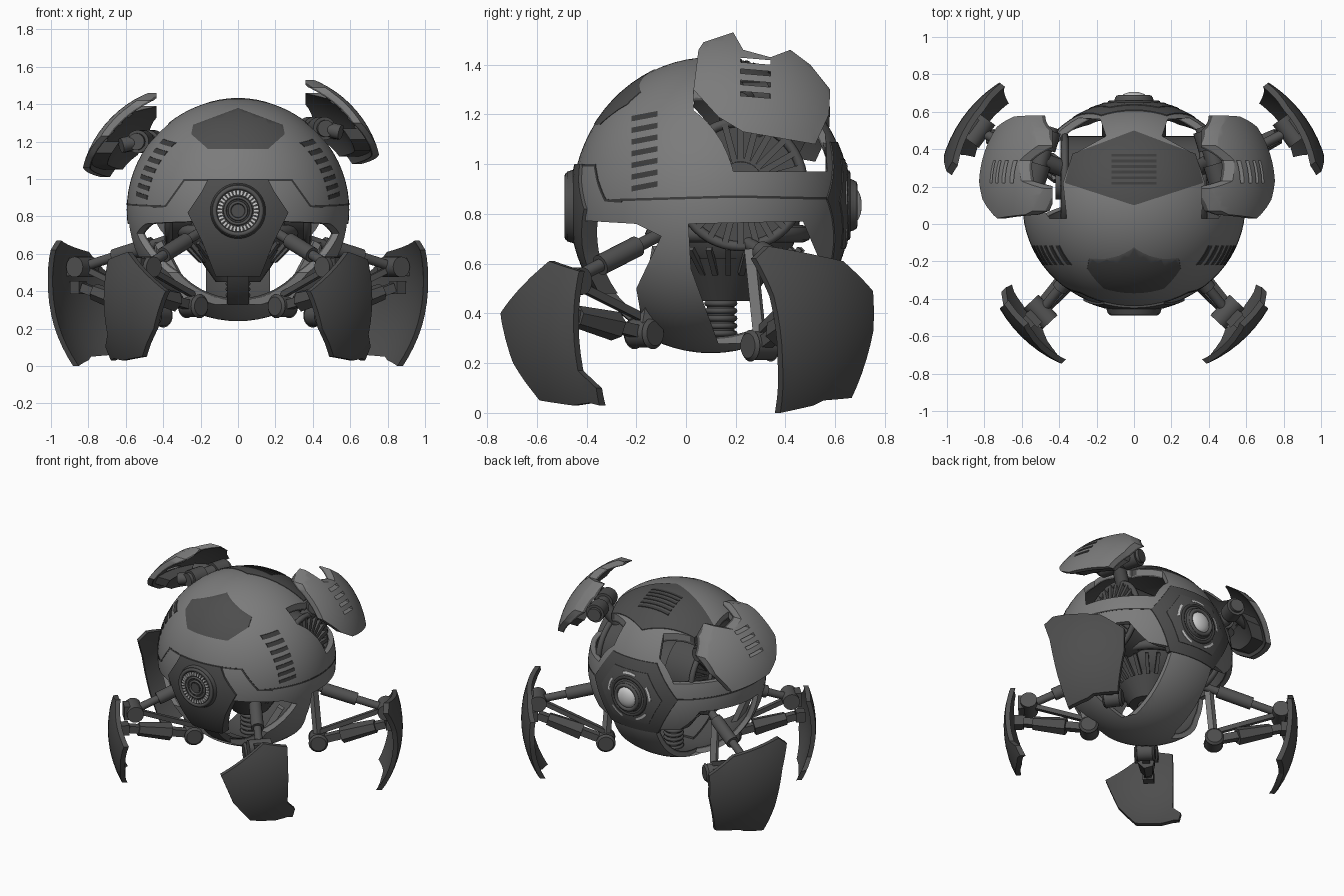
import bpy, bmesh, math
from mathutils import Matrix, Vector

old = bpy.data.objects.get("Cube")
if old:
    bpy.data.objects.remove(old)


def material(name, v):
    m = bpy.data.materials.new(name)
    m.use_nodes = True
    m.diffuse_color = (v, v, v, 1)
    m.node_tree.nodes["Principled BSDF"].inputs["Base Color"].default_value = (v, v, v, 1)
    return m


SHELL = material("shell grey", 0.2)
PANEL = material("panel dark grey", 0.075)
MECH = material("mechanism grey", 0.085)
SLOT = material("slot charcoal", 0.045)
LAMP = material("lamp light grey", 0.6)

R, MID = 0.595, Vector((0, 0.1, 0.835))


def yaw(deg):
    return Matrix.Rotation(math.radians(deg), 3, 'Z')


SIDE, FRONT, BACK = yaw(0), yaw(-90), yaw(90)
TOP = Matrix(((0, 1, 0), (0, 0, 1), (1, 0, 0)))


def finish(bm, name, mat, mirror=False, angle=35):
    me = bpy.data.meshes.new(name)
    bm.to_mesh(me)
    bm.free()
    ob = bpy.data.objects.new(name, me)
    bpy.context.collection.objects.link(ob)
    me.materials.append(mat)
    me.shade_smooth()
    me.set_sharp_from_angle(angle=math.radians(angle))
    if mirror:
        ob.modifiers.new("Mirror", 'MIRROR').use_mirror_merge = False
    return ob


def prism(outlines, frame, lo, hi, origin=(0, 0, 0)):
    """Cutter: outlines drawn across a direction and extruded along it."""
    bm = bmesh.new()
    for pts in outlines:
        rings = [[bm.verts.new(frame @ Vector((d, u, v)) + Vector(origin)) for u, v in pts]
                 for d in (lo, hi)]
        for ring in rings:
            bm.faces.new(ring)
        for i in range(len(pts)):
            j = (i + 1) % len(pts)
            bm.faces.new((rings[0][i], rings[0][j], rings[1][j], rings[1][i]))
    bmesh.ops.recalc_face_normals(bm, faces=bm.faces)
    return finish(bm, "cutter", SLOT)


def boolean(ob, cutter, op):
    mod = ob.modifiers.new("Cut", 'BOOLEAN')
    mod.operation, mod.solver, mod.object = op, 'EXACT', cutter
    dg = bpy.context.evaluated_depsgraph_get()
    me = bpy.data.meshes.new_from_object(ob.evaluated_get(dg))
    ob.modifiers.clear()
    ob.data = me
    me.set_sharp_from_angle(angle=math.radians(35))
    bpy.data.objects.remove(cutter)


def shell(name, mat, center=MID, grow=1.0, thick=0.03, squash=0.94):
    bm = bmesh.new()
    for r in (R * grow, R * grow - thick):
        new = bmesh.ops.create_uvsphere(bm, u_segments=72, v_segments=36, radius=r)["verts"]
        if r < R * grow:
            bmesh.ops.reverse_faces(bm, faces=list({f for v in new for f in v.link_faces}))
    bmesh.ops.scale(bm, verts=bm.verts, vec=(1, squash, 1))
    bmesh.ops.translate(bm, verts=bm.verts, vec=center)
    return finish(bm, name, mat)


def patch(name, mat, outlines, frame, mirror=False, lo=0.0, origin=(0, 0, 0), **kw):
    ob = shell(name, mat, **kw)
    boolean(ob, prism(outlines, frame, lo, 2, origin), 'INTERSECT')
    if mirror:
        ob.modifiers.new("Mirror", 'MIRROR').use_mirror_merge = False
    return ob


def tube(name, mat, a, b, r, r2=None, sides=24, mirror=False):
    a, b = Vector(a), Vector(b)
    bm = bmesh.new()
    bmesh.ops.create_cone(bm, cap_ends=True, segments=sides, radius1=r,
                          radius2=r if r2 is None else r2, depth=(b - a).length)
    rot = (b - a).to_track_quat('Z', 'Y').to_matrix().to_4x4()
    bm.transform(Matrix.Translation((a + b) / 2) @ rot @ Matrix.Rotation(math.pi / 4, 4, 'Z'))
    return finish(bm, name, mat, mirror)


def ring(name, mat, center, axis, r, minor, mirror=False):
    bm = bmesh.new()
    n, k = 48, 8
    q = Vector(axis).to_track_quat('Z', 'Y')
    grid = []
    for i in range(n):
        t = math.tau * i / n
        row = []
        for j in range(k):
            p = math.tau * j / k
            w = r + minor * math.cos(p)
            co = Vector((w * math.cos(t), w * math.sin(t), minor * math.sin(p)))
            row.append(bm.verts.new(q @ co + Vector(center)))
        grid.append(row)
    for i in range(n):
        for j in range(k):
            a, b = grid[i], grid[(i + 1) % n]
            bm.faces.new((a[j], b[j], b[(j + 1) % k], a[(j + 1) % k]))
    return finish(bm, name, mat, mirror, angle=60)


def ball(name, mat, center, r, scale=(1, 1, 1)):
    bm = bmesh.new()
    bmesh.ops.create_uvsphere(bm, u_segments=40, v_segments=20, radius=r)
    bmesh.ops.scale(bm, verts=bm.verts, vec=scale)
    bmesh.ops.translate(bm, verts=bm.verts, vec=center)
    return finish(bm, name, mat)


def both(pts):
    """Close a half outline symmetrically about u = 0."""
    return pts + [(-u, v) for u, v in reversed(pts) if u]


def slots(count, u0, u1, v0, step, h, slant=0.0):
    return [[(u0, v0 + i * step), (u1, v0 + i * step + slant),
             (u1, v0 + i * step + slant + h), (u0, v0 + i * step + h)] for i in range(count)]


def stroke(pts, w=0.01):
    return pts + [(u - w / 2, v - w) for u, v in reversed(pts)]


def arc(mid, span, r0, r1, z):
    """Curved slot outline around a point at height z."""
    turn = [math.radians(mid + span * (i / 6 - 0.5)) for i in range(7)]
    return [(r * math.cos(t), z + r * math.sin(t))
            for r, ts in ((r0, turn), (r1, turn[::-1])) for t in ts]


# Round hull and dark liner with leg openings, two upper rear hatches and a side strut between
rear_leg_gap = [(0.01, 0.76), (0.47, 0.77), (0.53, 0.63), (0.7, 0.6), (0.5, 0.28),
                (0.13, 0.28), (0.02, 0.58)]
hatch = [(0.36, 0.03), (0.45, 0.03), (0.6, 0.23), (0.6, 0.48), (0.35, 0.57), (0.18, 0.56),
         (0.15, 0.47), (0.33, 0.37), (0.38, 0.22)]
for name, mat, grow, thick in (("hull", SHELL, 1, 0.03), ("hull_liner", PANEL, 0.953, 0.01)):
    hull = shell(name, mat, grow=grow, thick=thick)
    boolean(hull, prism([[(-0.7, 0.79), (-0.2, 0.76), (-0.1, 0.71), (-0.2, 0.5), (-0.17, 0.33),
                          (-0.7, 0.33)]], SIDE, -1, 1), 'DIFFERENCE')
    for s in (1, -1):
        boolean(hull, prism([rear_leg_gap], SIDE, s * 0.17, s), 'DIFFERENCE')
        boolean(hull, prism([[(s * u, v) for u, v in hatch]], TOP, 0.97, 2), 'DIFFERENCE')

# Inset panels, seams and slots on the hull
patch("front_upper_panel", PANEL, [both([(0, 1.38), (0.24, 1.29), (0.25, 1.24), (0.16, 1.16)])],
      FRONT, grow=1.004)
patch("top_rear_panel", PANEL, [both([(0, 0.5), (0.33, 0.375), (0.37, 0.22), (0, 0.1)])],
      TOP, lo=0.9, grow=1.006)
patch("top_vent_slots", SLOT, slots(6, -0.12, 0.12, 0.21, 0.03, 0.015), TOP, lo=0.9, grow=1.012)
patch("side_slots", SLOT, slots(7, -0.22, -0.115, 0.89, 0.047, 0.022, 0.02), SIDE, True, grow=1.005)
patch("front_seam", SLOT, [stroke([(0, 1.0), (0.29, 1.0), (0.39, 0.86), (0.46, 0.855)])],
      FRONT, True, grow=1.003)
patch("side_seam", SLOT, [stroke([(-0.3, 0.86), (0.2, 0.875), (0.66, 0.865)])], SIDE, True,
      grow=1.003)

# Front mask with its tail running down to the pan
patch("front_mask", PANEL, [both([(0.16, 1.0), (0.19, 0.94), (0.27, 0.82), (0.19, 0.66),
                                  (0.12, 0.48)])], FRONT, grow=1.02, thick=0.06)
patch("front_tail", MECH, [both([(0.06, 0.5), (0.06, 0.29)])], FRONT, grow=0.98, thick=0.04)

# Front turbine eye
EYE = Vector((0, -0.47, 0.83))
tube("eye_housing", PANEL, EYE + Vector((0, 0.04, 0)), EYE - Vector((0, 0.008, 0)), 0.155, 0.14, 40)
ring("eye_rim", MECH, EYE - Vector((0, 0.005, 0)), (0, 1, 0), 0.125, 0.013)
tube("eye_well", SLOT, EYE, EYE - Vector((0, 0.01, 0)), 0.115, sides=40)
for i in range(32):
    d = Vector((math.cos(math.tau * i / 32), 0, math.sin(math.tau * i / 32)))
    p = EYE - Vector((0, 0.012, 0))
    tube("eye_fin", LAMP, p + d * 0.086, p + d * 0.109, 0.0065, sides=4)
for r in (0.07, 0.045):
    ring("eye_inner_ring", MECH, EYE - Vector((0, 0.01, 0)), (0, 1, 0), r, 0.008)
tube("eye_hub", PANEL, EYE, EYE - Vector((0, 0.016, 0)), 0.032)

# Rear panel with lamp and curved light slots
patch("rear_panel", PANEL, [both([(0.175, 1.09), (0.33, 0.86), (0.185, 0.59)])], BACK, grow=1.008)
patch("rear_inner_panel", MECH, [both([(0.13, 1.02), (0.24, 0.85), (0.14, 0.66)])], BACK, grow=1.014)
patch("rear_light_slots", LAMP, [arc(a, 34, 0.156, 0.17, 0.835) for a in range(18, 378, 72)], BACK,
      grow=1.019)
LAMP_AT = Vector((0, 0.665, 0.835))
tube("lamp_base", PANEL, LAMP_AT - Vector((0, 0.03, 0)), LAMP_AT + Vector((0, 0.012, 0)), 0.115, 0.1, 40)
ring("lamp_groove", SLOT, LAMP_AT - Vector((0, 0.016, 0)), (0, 1, 0), 0.13, 0.012)
ring("lamp_rim", MECH, LAMP_AT + Vector((0, 0.01, 0)), (0, 1, 0), 0.085, 0.014)
ball("lamp_dome", LAMP, LAMP_AT + Vector((0, 0.005, 0)), 0.073, (1, 0.5, 1))

# Inner core with side rotors, fins and a ribbed column
CORE = Vector((0, 0.17, 0.8))
ball("core", PANEL, CORE, 0.29)
ring("core_collar", MECH, CORE - Vector((0, 0, 0.08)), (0, 0, 1), 0.3, 0.035)
hub = Vector((0.38, 0.22, 0.92))
for i in range(24):
    t = math.tau * i / 24
    d, e = Vector((math.cos(t), math.sin(t), 0)), Vector((0, math.cos(t), math.sin(t)))
    tube("core_fin", MECH, CORE + d * 0.3 - Vector((0, 0, 0.14)),
         CORE + d * 0.2 - Vector((0, 0, 0.24)), 0.016, sides=4)
    tube("rotor_fin", MECH, hub + e * 0.09, hub + e * 0.25, 0.018, sides=4, mirror=True)
tube("rotor", PANEL, (0.15, 0.22, 0.92), (0.37, 0.22, 0.92), 0.25, sides=40, mirror=True)
ring("rotor_rim", MECH, (0.37, 0.22, 0.92), (1, 0, 0), 0.25, 0.02, mirror=True)
tube("rotor_hub", MECH, (0.36, 0.22, 0.92), (0.42, 0.22, 0.92), 0.09, mirror=True)
tube("column", MECH, (0, 0.14, 0.27), (0, 0.14, 0.6), 0.055)
for i in range(6):
    ring("column_rib", PANEL, (0, 0.14, 0.29 + 0.03 * i), (0, 0, 1), 0.055, 0.012)
tube("column_head", PANEL, (0, 0.14, 0.45), (0, 0.14, 0.62), 0.12, 0.24)

# Raised shoulder plates over the hatches, the right one hanging lower
plate_edge = [(0.05, 1.46), (0.07, 1.49), (0.19, 1.53), (0.23, 1.46), (0.34, 1.43), (0.42, 1.46),
              (0.5, 1.4), (0.58, 1.3), (0.575, 1.2), (0.52, 1.08), (0.23, 1.13), (0.13, 1.19),
              (0.03, 1.3)]
pad_edge = [(0.13, 1.27), (0.48, 1.26), (0.5, 1.2), (0.46, 1.12), (0.24, 1.15), (0.14, 1.21)]
for side, s, dx, dz in (("left", 1, 0, 0), ("right", -1, 0.075, -0.07)):
    def at(x, y, z):
        return Vector((s * (x + dx), y, z + dz))

    def drawn(loops):
        return [[(s * u, v + dz) for u, v in loop] for loop in loops]

    facing = yaw(0 if s > 0 else 180)
    place = dict(center=at(0.18, 0.18, 0.98), squash=1.0, lo=0.36 + dx)
    for part, mat, grow, thick in (("plate", SHELL, 1, 0.03), ("lining", PANEL, 0.951, 0.008)):
        cover = patch(side + "_shoulder_" + part, mat, drawn([plate_edge]), facing, grow=grow,
                      thick=thick, **place)
        boolean(cover, prism(drawn(slots(4, 0.22, 0.34, 1.275, 0.045, 0.018, -0.01)), facing, 0.3, 1),
                'DIFFERENCE')
    patch(side + "_shoulder_pad", PANEL, drawn([pad_edge]), facing, grow=0.94, thick=0.08, **place)
    tube(side + "_shoulder_hinge", MECH, at(0.47, 0.2, 1.27), at(0.37, 0.52, 1.27), 0.045)
    for y in (0.22, 0.4):
        x = 0.53 - 0.31 * y
        tube(side + "_shoulder_sleeve", PANEL, at(x, y, 1.27), at(x - 0.03, y + 0.1, 1.27), 0.062)
        tube(side + "_shoulder_strut", MECH, at(x, y + 0.03, 1.27), at(0.55, y, 1.25), 0.04)
    tube(side + "_shoulder_arm", MECH, (s * 0.26, 0.25, 1.03), at(0.42, 0.34, 1.26), 0.045)

# Leg armour plates, arms and joints
front_plate = [(0.0, 0.61), (0.16, 0.57), (0.16, 0.35), (0.16, 0.17), (0.22, 0.1), (0.21, 0.03),
               (0.17, 0.04), (0.09, 0.03), (-0.08, 0.05), (-0.2, 0.2), (-0.28, 0.4)]
rear_plate = [(-0.29, 0.62), (-0.23, 0.67), (0.1, 0.61), (0.26, 0.49), (0.26, 0.33), (0.2, 0.06),
              (0.04, 0.05), (0.0, 0.03), (-0.14, 0.0), (-0.19, 0.2), (-0.24, 0.47)]
legs = [("front", front_plate, -43, (0.1, -0.095), 0.36,
         (0.18, -0.08, 0.73), (0.5, -0.47, 0.53), (0.24, -0.17, 0.32), (0.53, -0.49, 0.4), (0.42, -0.11, 0.66)),
        ("rear", rear_plate, 36, (0.335, 0.155), 0.4,
         (0.3, 0.22, 0.7), (0.83, 0.5, 0.53), (0.43, 0.3, 0.27), (0.83, 0.5, 0.42), (0.42, 0.26, 0.66))]
for side, plate, turn, (cx, cy), cz, root, hand, joint, grip, brace in legs:
    out = yaw(turn) @ Vector((1, 0, 0))
    across = yaw(turn) @ Vector((0, 1, 0))
    root, hand, joint, grip = map(Vector, (root, hand, joint, grip))
    patch(side + "_leg_plate", PANEL, [plate], yaw(turn), True, lo=0.1, origin=(cx, cy, 0),
          center=(cx, cy, cz), grow=1.2, squash=1.0)
    tube(side + "_upper_arm", MECH, root, hand, 0.026, mirror=True)
    tube(side + "_arm_sleeve", MECH, root.lerp(hand, 0.3), root.lerp(hand, 0.68), 0.042, mirror=True)
    tube(side + "_hand_joint", MECH, hand - across * 0.075, hand + across * 0.075, 0.055, mirror=True)
    tube(side + "_hand_mount", PANEL, hand, hand + out * 0.07, 0.06, 0.07, 4, True)
    tube(side + "_lower_arm", MECH, joint, grip, 0.035, sides=4, mirror=True)
    tube(side + "_lower_guard", PANEL, joint.lerp(grip, 0.35), joint.lerp(grip, 0.85), 0.06, 0.045, 6, True)
    tube(side + "_link", MECH, joint + Vector((0, 0, 0.06)), hand, 0.022, sides=4, mirror=True)
    tube(side + "_grip", PANEL, grip, grip + out * 0.06, 0.05, sides=4, mirror=True)
    tube(side + "_wheel", MECH, joint - across * 0.05, joint + across * 0.05, 0.058, mirror=True)
    for s in (-1, 1):
        c = joint + across * 0.05 * s
        tube(side + "_wheel_cap", PANEL, c, c + across * 0.014 * s, 0.064, 0.05, mirror=True)
    tube(side + "_brace", SHELL, joint, brace, 0.03, sides=4, mirror=True)
